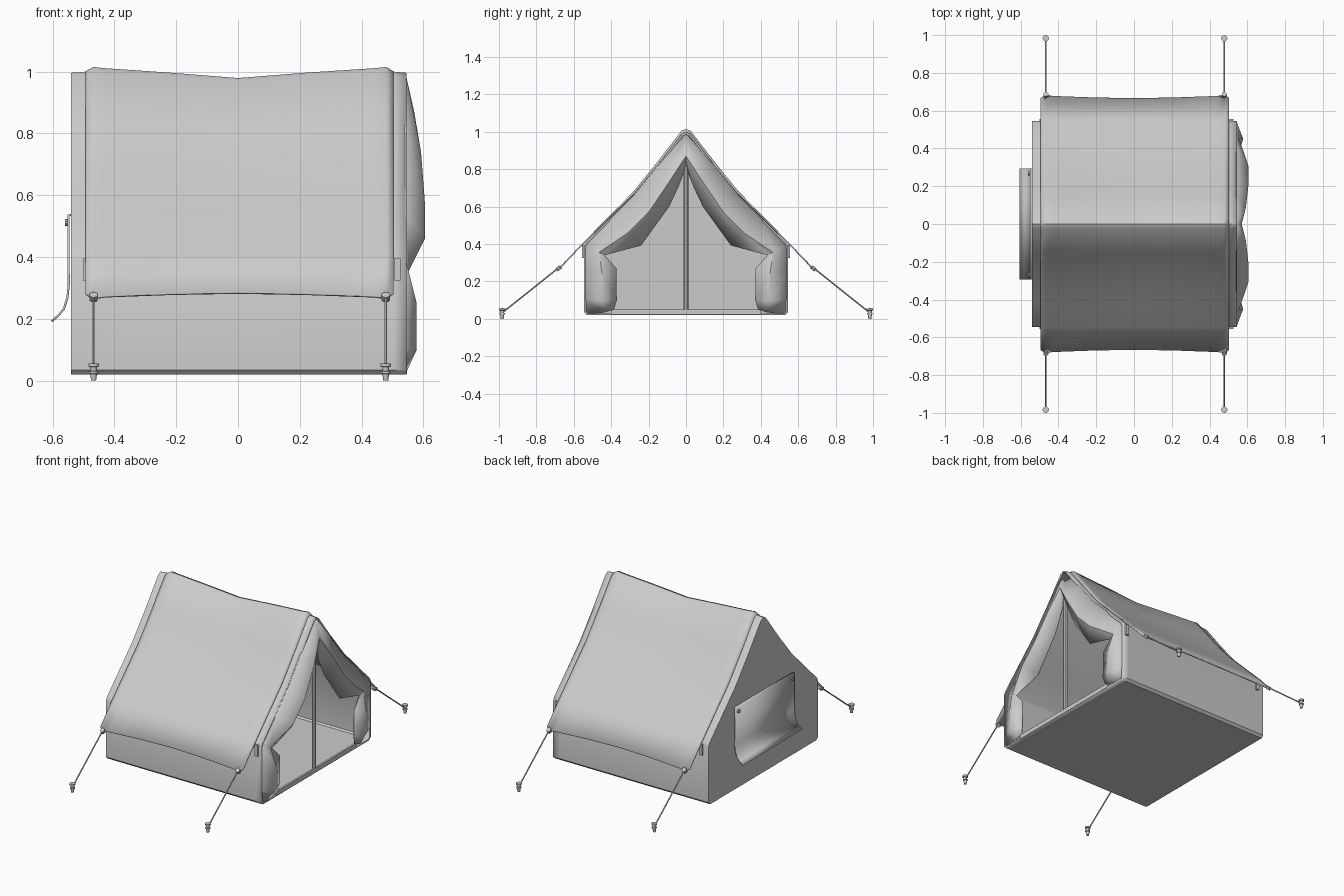
import bpy, bmesh, math
from mathutils import Vector

if "Cube" in bpy.data.objects:
    bpy.data.objects.remove(bpy.data.objects["Cube"])


def finish(name, bm, thick=0.0, angle=35):
    bmesh.ops.remove_doubles(bm, verts=bm.verts, dist=1e-5)
    bmesh.ops.recalc_face_normals(bm, faces=bm.faces)
    me = bpy.data.meshes.new(name)
    bm.to_mesh(me)
    bm.free()
    ob = bpy.data.objects.new(name, me)
    bpy.context.collection.objects.link(ob)
    if thick:
        s = ob.modifiers.new("thickness", "SOLIDIFY")
        s.thickness = thick
        s.offset = -1
    bpy.ops.object.select_all(action="DESELECT")
    ob.select_set(True)
    bpy.context.view_layer.objects.active = ob
    bpy.ops.object.shade_smooth_by_angle(angle=math.radians(angle))
    return ob


def loft(bm, rows, closed=False):
    vs = [[bm.verts.new(p) for p in r] for r in rows]
    n = len(rows[0])
    for a, b in zip(vs, vs[1:]):
        for i in range(n if closed else n - 1):
            j = (i + 1) % n
            bm.faces.new((a[i], a[j], b[j], b[i]))
    return vs


def mirrored(half):
    # half runs from the ridge (y = 0) outward
    return [(-y, z) for y, z in reversed(half) if y > 0] + half


def box(name, c, size):
    bm = bmesh.new()
    bmesh.ops.create_cube(bm, size=1)
    for v in bm.verts:
        v.co = Vector(c) + Vector(a * b for a, b in zip(v.co, size))
    return finish(name, bm)


def rod(name, a, b, r, sides=8):
    a, b = Vector(a), Vector(b)
    d = b - a
    bm = bmesh.new()
    bmesh.ops.create_cone(bm, cap_ends=True, segments=sides, radius1=r, radius2=r, depth=d.length)
    m = d.to_track_quat("Z", "Y").to_matrix().to_4x4()
    m.translation = (a + b) / 2
    bm.transform(m)
    return finish(name, bm)


def lathe(name, prof, at, sides=12):
    bm = bmesh.new()
    loft(bm, [[(at[0] + r * math.cos(2 * math.pi * k / sides),
                at[1] + r * math.sin(2 * math.pi * k / sides), at[2] + z)
               for k in range(sides)] for r, z in prof], True)
    return finish(name, bm)


# Tent body: hollow, closed at the back, sagging under the fly
body = mirrored([(0, 1.0), (0.025, 0.988), (0.15, 0.825), (0.28, 0.665), (0.41, 0.535),
                 (0.535, 0.41), (0.545, 0.39), (0.545, 0.035), (0.53, 0.02)])
bm = bmesh.new()
rows = []
for x, sag in ((-0.54, 0.004), (-0.49, 0), (0, 0.035), (0.5, 0), (0.545, 0.004)):
    rows.append([(x, y, z - sag * max(0, (z - 0.4) / 0.6)) for y, z in body])
bm.faces.new(loft(bm, rows, True)[0])
finish("tent_body", bm, 0.01)

# Fly sheet draped over the ridge
fly = [(0, 1.015), (0.025, 1.005), (0.15, 0.843), (0.28, 0.682), (0.41, 0.55),
       (0.55, 0.408), (0.68, 0.272)]
bm = bmesh.new()
rows = []
for x, sag, hem in ((-0.494, 0.014, -0.012), (-0.468, 0, 0.004), (-0.43, 0.004, -0.002),
                    (-0.22, 0.018, -0.010), (0, 0.035, -0.014), (0.22, 0.018, -0.010),
                    (0.44, 0.004, -0.002), (0.48, 0, 0.004), (0.503, 0.014, -0.012)):
    half = [(y, z - sag * max(0, (z - 0.4) / 0.6)) for y, z in fly[:-1]]
    half.append((fly[-1][0] + hem, fly[-1][1] - hem))
    rows.append([(x, y, z) for y, z in mirrored(half)])
loft(bm, rows)
finish("fly_sheet", bm, 0.007)

# Tied-back front door: puffed cloth between the tent edge and the opening
outer = [(0.543, 0, 0.99), (0.543, 0.15, 0.825), (0.543, 0.28, 0.665), (0.543, 0.41, 0.535),
         (0.543, 0.543, 0.39), (0.543, 0.543, 0.25), (0.543, 0.543, 0.1), (0.543, 0.53, 0.022)]
middle = [(0.57, 0, 0.87), (0.592, 0.085, 0.74), (0.605, 0.2, 0.57), (0.605, 0.31, 0.46),
          (0.552, 0.465, 0.355), (0.578, 0.45, 0.25), (0.578, 0.45, 0.1), (0.548, 0.43, 0.035)]
inner = [(0.535, 0, 0.81), (0.535, 0.04, 0.705), (0.535, 0.09, 0.6), (0.54, 0.24, 0.392),
         (0.545, 0.435, 0.34), (0.552, 0.372, 0.27), (0.552, 0.37, 0.1), (0.545, 0.385, 0.05)]
bm = bmesh.new()
for s in (1, -1):
    loft(bm, [[(x, s * y, z) for x, y, z in r] for r in (outer, middle, inner)])
finish("door_flaps", bm, 0.006, 30)
box("door_sill", (0.54, 0, 0.036), (0.012, 0.8, 0.028))
rod("door_pole", (0.53, 0, 0.03), (0.53, 0, 0.84), 0.013, 10)

# Rear window flap curling outward at the bottom, with two buttons
prof = [(-0.541, 0.54), (-0.551, 0.537), (-0.551, 0.31), (-0.555, 0.27), (-0.566, 0.235),
        (-0.582, 0.215), (-0.605, 0.195)]
bm = bmesh.new()
loft(bm, [[(x, y, z) for x, z in prof] for y in (-0.295, 0.295)])
finish("window_flap", bm, 0.007)
for y in (-0.268, 0.268):
    rod("window_button", (-0.545, y, 0.512), (-0.56, y, 0.512), 0.011, 10)

# Guy lines, corner eyelets, pegs and small wall loops
peg = [(0, 0), (0.008, 0), (0.011, 0.022), (0.015, 0.024), (0.015, 0.03), (0.01, 0.032),
       (0.011, 0.044), (0.017, 0.046), (0.017, 0.055), (0, 0.057)]
for s in (1, -1):
    for x in (-0.467, 0.478):
        rod("guy_line", (x, s * 0.672, 0.28), (x, s * 0.983, 0.032), 0.004, 6)
        rod("corner_eyelet", (x, s * 0.674, 0.262), (x, s * 0.687, 0.278), 0.014, 10)
        lathe("peg", peg, (x, s * 0.983, 0))
    for x in (-0.49, 0.515):
        box("wall_loop", (x, s * 0.55, 0.36), (0.022, 0.012, 0.07))
